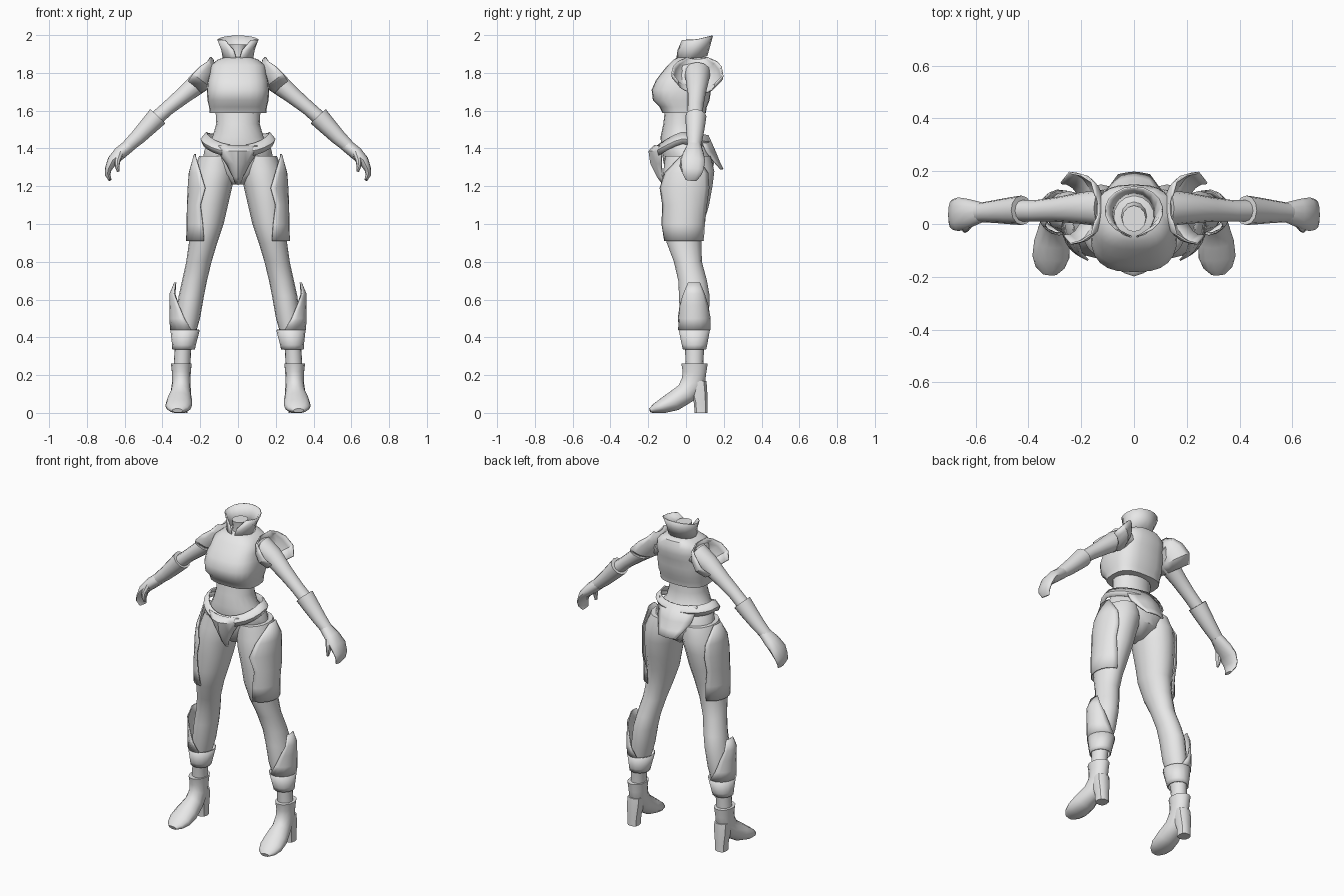
import bpy, bmesh, math
from mathutils import Vector

grey = bpy.data.materials.new("plain grey")
grey.diffuse_color = (0.8, 0.8, 0.8, 1)
Z = (0, 0, 1)


def finish(name, bm, mirror=False, thick=0.0, angle=40):
    bmesh.ops.recalc_face_normals(bm, faces=bm.faces)
    me = bpy.data.meshes.new(name)
    bm.to_mesh(me)
    bm.free()
    me.materials.append(grey)
    me.shade_smooth()
    me.set_sharp_from_angle(angle=math.radians(angle))
    ob = bpy.data.objects.new(name, me)
    bpy.context.collection.objects.link(ob)
    if thick:
        m = ob.modifiers.new("thickness", 'SOLIDIFY')
        m.thickness = thick
        m.offset = 0
    if mirror:
        m = ob.modifiers.new("mirror", 'MIRROR')
        m.use_clip = False
        m.use_mirror_merge = False
    return ob


def skin(bm, rows, closed):
    for a, b in zip(rows, rows[1:]):
        n = len(a)
        for i in range(n if closed else n - 1):
            j = (i + 1) % n
            bm.faces.new((a[i], a[j], b[j], b[i]))


def tube(name, rings, side=(1, 0, 0), axis=None, n=14, power=1.0, cap=True,
         arc=False, floor=False, lift=None, **kw):
    """Loft rings (x, y, z, side radius, up radius[, start deg, end deg])."""
    bm = bmesh.new()
    rows = []
    for k, r in enumerate(rings):
        c = Vector(r[:3])
        prev, nxt = rings[max(k - 1, 0)], rings[min(k + 1, len(rings) - 1)]
        t = Vector(axis) if axis else (Vector(nxt[:3]) - Vector(prev[:3])).normalized()
        s = Vector(side)
        s = (s - t * s.dot(t)).normalized()
        u = t.cross(s)
        row = []
        for i in range(n):
            if arc:
                a = math.radians(r[5] + (r[6] - r[5]) * i / (n - 1))
            else:
                a = 2 * math.pi * i / n
            ca, sa = math.cos(a), math.sin(a)
            p = c + s * r[3] * math.copysign(abs(ca) ** power, ca) \
                  + u * r[4] * math.copysign(abs(sa) ** power, sa)
            if lift:
                p.z += lift(ca, sa)
            if floor:
                p.z = max(p.z, 0)
            row.append(bm.verts.new(p))
        rows.append(row)
    skin(bm, rows, not arc)
    if cap and not arc:
        bm.faces.new(rows[0])
        bm.faces.new(rows[-1])
    return finish(name, bm, **kw)


def bowed_plate(name, rows, cols=7):
    """Rows of (z, half width, edge y, middle y), curved across x."""
    bm = bmesh.new()
    grid = []
    for z, w, ye, ym in rows:
        ts = [2 * i / (cols - 1) - 1 for i in range(cols)]
        grid.append([bm.verts.new((w * t, ym + (ye - ym) * abs(t) ** 1.5, z)) for t in ts])
    skin(bm, grid, False)
    return finish(name, bm, thick=0.008)


# Waist and hips
tube("waist_and_hips", [
    (0, -.02, 1.62, .12, .09), (0, -.025, 1.53, .115, .095), (0, -.025, 1.46, .135, .11),
    (0, 0, 1.40, .175, .13), (0, .015, 1.33, .19, .135), (0, .015, 1.26, .13, .12),
    (0, .005, 1.21, .04, .06)], axis=Z, n=20)

# Breastplate
tube("breastplate", [
    (0, -.01, 1.588, .15, .115), (0, -.015, 1.62, .153, .125), (0, -.025, 1.655, .162, .15),
    (0, -.025, 1.71, .165, .157), (0, -.01, 1.76, .16, .15), (0, .01, 1.80, .15, .14),
    (0, .025, 1.84, .145, .122), (0, .035, 1.872, .105, .10), (0, .035, 1.885, .06, .07)],
    axis=Z, n=24, power=.72)

# Neck and flared collar, open at the front
tube("neck", [(0, .035, 1.86, .055, .06), (0, .025, 1.91, .042, .048), (0, .02, 1.95, .045, .05)],
     axis=Z, n=12)
tube("collar", [(0, .03, 1.868, .078, .08, -85, 265), (0, .04, 1.92, .085, .085, -75, 255),
                (0, .05, 1.975, .108, .09, -50, 230)], axis=Z, n=15, arc=True, thick=.006,
     lift=lambda c, s: .022 * max(s, 0))

# Belt dipping to a point at the front, with front and rear plates
tube("belt", [(0, -.02, 1.425, .185, .135), (0, -.02, 1.45, .195, .145), (0, -.02, 1.485, .165, .13)],
     axis=Z, n=24, cap=False, thick=.008,
     lift=lambda c, s: -.07 * max(-s, 0) ** 1.3 - .015 * max(s, 0))
bowed_plate("front_hip_plate", [(1.415, .10, -.135, -.165), (1.385, .105, -.13, -.195),
            (1.32, .06, -.13, -.185), (1.25, .025, -.125, -.15), (1.21, .012, -.11, -.12)])
bowed_plate("rear_hip_plate", [(1.47, .13, .07, .115), (1.38, .115, .11, .155),
            (1.33, .085, .15, .175), (1.29, .06, .185, .195)])

# Legs
leg = [(.11, .01, 1.36, .095, .12), (.125, .015, 1.28, .115, .135), (.14, .005, 1.2, .11, .135),
       (.153, 0, 1.1, .10, .122), (.165, -.013, 1.0, .089, .106), (.185, -.01, .9, .075, .092),
       (.207, .01, .8, .067, .074), (.23, .035, .7, .066, .076), (.247, .044, .62, .067, .081),
       (.265, .044, .5, .064, .077), (.283, .045, .4, .053, .06), (.292, .045, .33, .044, .05),
       (.297, .045, .24, .044, .046)]
tube("leg", leg, axis=Z, n=16, mirror=True)

# Outer thigh plates following the leg
tube("thigh_plate", [(.125, .01, 1.37, .105, .125, -12, 18), (.13, .01, 1.27, .128, .143, -58, 48),
     (.142, .003, 1.19, .122, .145, -75, 55), (.157, 0, 1.1, .111, .133, -68, 55),
     (.169, -.012, 1.0, .100, .117, -80, 70), (.187, -.01, .91, .085, .103, -95, 80)],
     axis=Z, n=10, arc=True, thick=.006, mirror=True)

# Shin guard: closed cuff below, tall fin on the outer side
tube("shin_cuff", [(.288, .045, .335, .057, .06), (.286, .045, .36, .06, .066),
     (.280, .044, .44, .075, .082)], axis=Z, n=14, cap=False, thick=.006, mirror=True)
tube("shin_fin", [(.280, .044, .44, .077, .084, -115, 110), (.276, .044, .50, .084, .085, -85, 80),
     (.272, .042, .57, .088, .083, -62, 62), (.272, .04, .63, .088, .08, -42, 46),
     (.265, .04, .69, .07, .08, -20, 24)], axis=Z, n=9, arc=True, thick=.006, mirror=True)

# Heeled boots
tube("boot", [(.30, .045, .262, .055, .072), (.30, .045, .215, .05, .064), (.30, .038, .16, .049, .066),
     (.303, 0, .105, .054, .058), (.31, -.065, .062, .068, .054), (.315, -.125, .036, .07, .04),
     (.318, -.165, .022, .055, .026), (.32, -.19, .012, .028, .012)],
     n=14, floor=True, mirror=True)
tube("boot_heel", [(.303, .08, 0, .035, .036), (.303, .078, .05, .036, .037),
     (.302, .068, .12, .045, .046), (.30, .06, .17, .045, .05)], axis=Z, n=10, power=.75, mirror=True)

# Arms
Y = (0, 1, 0)
tube("upper_arm", [(.12, .06, 1.80, .07, .065), (.20, .06, 1.755, .06, .058),
     (.29, .055, 1.68, .047, .045), (.37, .05, 1.615, .041, .038), (.46, .05, 1.535, .04, .038)],
     side=Y, n=12, mirror=True)
tube("gauntlet", [(.425, .052, 1.57, .056, .055), (.47, .05, 1.522, .051, .049),
     (.53, .047, 1.46, .043, .041), (.59, .043, 1.405, .036, .033)], side=Y, n=12, mirror=True)
tube("hand", [(.57, .045, 1.42, .036, .034), (.625, .04, 1.375, .055, .035),
     (.665, .037, 1.335, .064, .028), (.687, .035, 1.29, .058, .018),
     (.69, .03, 1.26, .048, .014), (.677, .027, 1.232, .03, .008)], side=Y, n=12, mirror=True)
tube("thumb", [(.625, .01, 1.375, .025, .02), (.638, -.014, 1.335, .018, .016),
     (.64, -.02, 1.305, .014, .012), (.634, -.015, 1.278, .008, .007)], side=Y, n=8, mirror=True)

# Shoulder guards: flared half shells over the upper arms
tube("shoulder_guard", [(.15, .06, 1.885, .05, .02, -10, -170), (.165, .06, 1.865, .10, .065, -5, -175),
     (.20, .06, 1.835, .125, .10, 0, -180), (.235, .06, 1.785, .135, .105, 5, -185),
     (.265, .055, 1.745, .10, .085, 5, -185)],
     side=Y, n=11, arc=True, thick=.008, mirror=True, angle=30)
